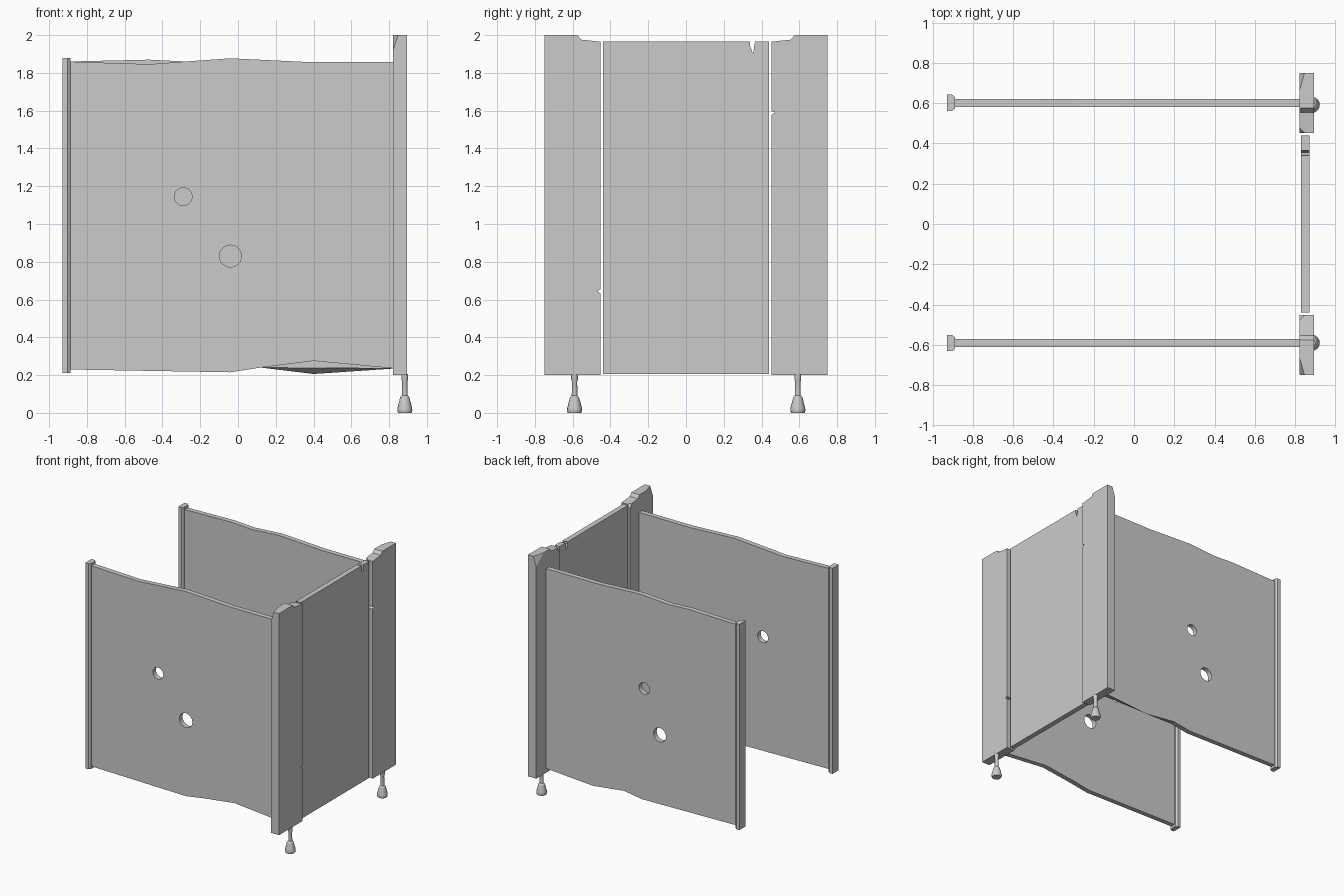
import bpy, bmesh, math
from mathutils import Vector

if "Cube" in bpy.data.objects:
    bpy.data.objects.remove(bpy.data.objects["Cube"])


def finish(bm, name):
    bmesh.ops.recalc_face_normals(bm, faces=bm.faces)
    mesh = bpy.data.meshes.new(name)
    bm.to_mesh(mesh)
    bm.free()
    obj = bpy.data.objects.new(name, mesh)
    bpy.context.collection.objects.link(obj)
    return obj


def loft(ring_a, ring_b):
    """Closed solid between two rings with equal point counts."""
    bm = bmesh.new()
    a = [bm.verts.new(p) for p in ring_a]
    b = [bm.verts.new(p) for p in ring_b]
    bm.faces.new(a)
    bm.faces.new(b[::-1])
    for i in range(len(a)):
        j = (i + 1) % len(a)
        bm.faces.new((a[i], a[j], b[j], b[i]))
    return bm


def chip(bm, p, q, r, outside):
    """Slice off the corner of a solid beyond the plane p-q-r."""
    p, q, r, outside = map(Vector, (p, q, r, outside))
    n = (q - p).cross(r - p).normalized()
    if n.dot(outside - p) < 0:
        n = -n
    res = bmesh.ops.bisect_plane(bm, geom=bm.verts[:] + bm.edges[:] + bm.faces[:],
                                 plane_co=p, plane_no=n, clear_outer=True)
    edges = [e for e in res['geom_cut'] if isinstance(e, bmesh.types.BMEdge)]
    bmesh.ops.holes_fill(bm, edges=edges, sides=0)


def side_panel(name, y, face_a, face_b, holes):
    ring = lambda pts, yy: [(x, yy, z) for x, z in pts]
    obj = finish(loft(ring(face_a, y - 0.02), ring(face_b, y + 0.02)), name)
    for hx, hz, rad in holes:
        bpy.ops.mesh.primitive_cylinder_add(vertices=32, radius=rad, depth=0.3,
                                            location=(hx, y, hz),
                                            rotation=(math.pi / 2, 0, 0))
        cutter = bpy.context.object
        cutter.name = "hole_cutter"
        cutter.hide_render = True
        mod = obj.modifiers.new("hole", 'BOOLEAN')
        mod.operation = 'DIFFERENCE'
        mod.solver = 'EXACT'
        mod.object = cutter
        bpy.context.view_layer.objects.active = obj
        bpy.ops.object.modifier_apply(modifier=mod.name)
        bpy.data.objects.remove(cutter)


# Warped side panels with two holes each
def outline(top_dip, low):
    return [(-0.9, 0.23), (-0.04, 0.215), (0.12, 0.24), (0.4, low), (0.83, 0.235),
            (0.83, 1.858), (0.36, 1.858), (-0.04, 1.877), (-0.28, 1.86),
            (-0.47, top_dip), (-0.9, 1.86)]


side_panel("front_side_panel", -0.592, outline(1.846, 0.275), outline(1.846, 0.275),
           [(-0.29, 1.145, 0.047), (-0.04, 0.83, 0.058)])
side_panel("back_side_panel", 0.602, outline(1.87, 0.238), outline(1.87, 0.206),
           [(-0.06, 1.12, 0.047), (-0.2, 0.78, 0.056)])

# End strips capping the side panels
for name, y in (("front_end_strip", -0.592), ("back_end_strip", 0.602)):
    section = [(-0.93, -0.04), (-0.903, -0.04), (-0.888, -0.028),
               (-0.888, 0.028), (-0.903, 0.04), (-0.93, 0.04)]
    finish(loft([(x, y + d, 0.21) for x, d in section],
                [(x, y + d, 1.88) for x, d in section]), name)

# Posts with stepped tops, a nick in the inner edge and a chipped top corner
for name, s, nick in (("front_post", -1, 0.645), ("back_post", 1, 1.59)):
    prof = [(0.75, 0.2), (0.75, 2.0), (0.575, 2.0), (0.555, 1.976), (0.452, 1.965),
            (0.452, nick + 0.008), (0.472, nick), (0.452, nick - 0.012), (0.452, 0.2)]
    bm = loft([(0.821, s * y, z) for y, z in prof], [(0.894, s * y, z) for y, z in prof])
    chip(bm, (0.821, s * 0.66, 2.0), (0.847, s * 0.75, 2.0), (0.821, s * 0.75, 1.92),
         (0.821, s * 0.75, 2.0))
    chip(bm, (0.821, s * 0.48, 1.968), (0.847, s * 0.452, 1.965), (0.821, s * 0.452, 1.93),
         (0.821, s * 0.452, 1.965))
    finish(bm, name)

# Door with a split in its top edge
door = [(-0.44, 0.205), (0.44, 0.205), (0.44, 1.965), (0.365, 1.965),
        (0.355, 1.9), (0.338, 1.945), (0.34, 1.965), (-0.44, 1.965)]
finish(loft([(0.829, y, z) for y, z in door], [(0.871, y, z) for y, z in door]), "door")

# Turned feet under the posts
foot = [(0.036, 0.0), (0.04, 0.012), (0.039, 0.025), (0.024, 0.083), (0.015, 0.092),
        (0.014, 0.165), (0.018, 0.178), (0.018, 0.205)]
SIDES = 16
for name, y in (("front_foot", -0.59), ("back_foot", 0.592)):
    bm = bmesh.new()
    rings = [[bm.verts.new((0.883 + r * math.cos(i * math.tau / SIDES),
                            y + r * math.sin(i * math.tau / SIDES), z))
              for i in range(SIDES)] for r, z in foot]
    for lo, hi in zip(rings, rings[1:]):
        for i in range(SIDES):
            j = (i + 1) % SIDES
            bm.faces.new((lo[i], lo[j], hi[j], hi[i]))
    bm.faces.new(rings[0])
    bm.faces.new(rings[-1])
    obj = finish(bm, name)
    bpy.ops.object.select_all(action='DESELECT')
    obj.select_set(True)
    bpy.context.view_layer.objects.active = obj
    bpy.ops.object.shade_smooth_by_angle(angle=math.radians(30))
